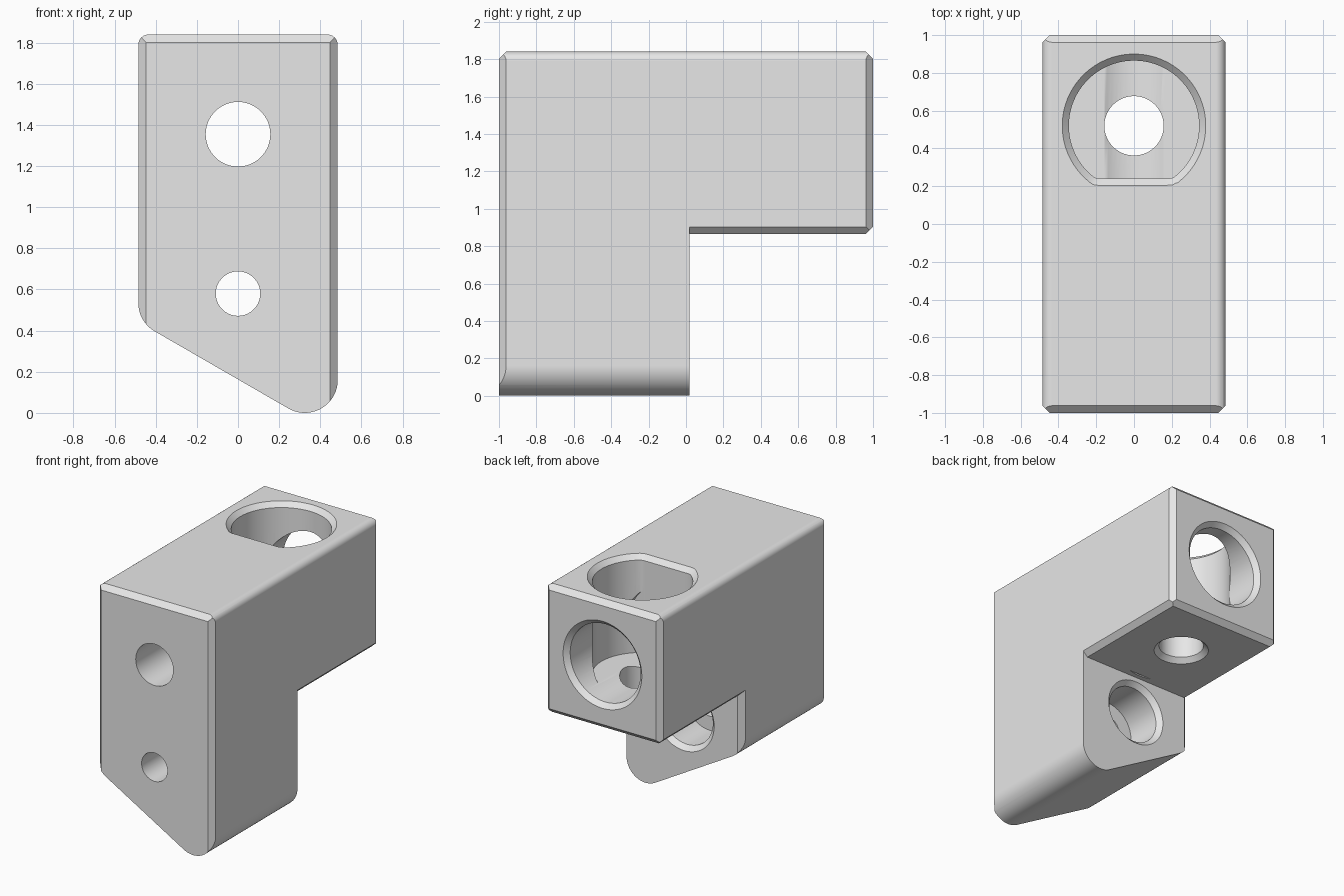
import bpy, bmesh, math
from mathutils import Vector, Matrix

cube = bpy.data.objects.get("Cube")
if cube:
    bpy.data.objects.remove(cube, do_unlink=True)

W, TOP, SHELF = 0.485, 1.84, 0.865    # half width, top height, overhang underside
STEP, C = 0.02, 0.038                 # rear of the lower leg, chamfer size
AXIS_Z, BORE_Y = 1.355, 0.52          # height of the long bore, centre of the top bore

grey = bpy.data.materials.new("light grey")
grey.use_nodes = True
grey.diffuse_color = (0.8, 0.8, 0.8, 1)
grey.node_tree.nodes["Principled BSDF"].inputs["Base Color"].default_value = (0.8, 0.8, 0.8, 1)


def make_object(name, bm):
    bmesh.ops.recalc_face_normals(bm, faces=bm.faces[:])
    mesh = bpy.data.meshes.new(name)
    bm.to_mesh(mesh)
    bm.free()
    mesh.materials.append(grey)
    obj = bpy.data.objects.new(name, mesh)
    bpy.context.collection.objects.link(obj)
    return obj


def arc(cx, cz, r, a0, a1, n=10):
    angles = [math.radians(a0 + (a1 - a0) * i / n) for i in range(n + 1)]
    return [(cx + r * math.cos(a), cz + r * math.sin(a)) for a in angles]


def prism(name, profile, y0, y1, chamfers):
    """Extrude an XZ profile along y, then slice 45 degree chamfers (point, normal)."""
    bm = bmesh.new()
    face = bm.faces.new([bm.verts.new((x, y0, z)) for x, z in profile])
    new = bmesh.ops.extrude_face_region(bm, geom=[face])["geom"]
    bmesh.ops.translate(bm, vec=(0, y1 - y0, 0),
                        verts=[v for v in new if isinstance(v, bmesh.types.BMVert)])
    for corner, normal in chamfers:
        n = Vector(normal).normalized()
        geom = bm.verts[:] + bm.edges[:] + bm.faces[:]
        bmesh.ops.bisect_plane(bm, geom=geom, plane_co=Vector(corner) - n * C / math.sqrt(2),
                               plane_no=n, clear_outer=True)
        bmesh.ops.holes_fill(bm, edges=[e for e in bm.edges if e.is_boundary], sides=0)
    return make_object(name, bm)


def cutter(name, rings, origin, along_y=False, segments=72):
    """Stack rings of (radius, height, flat limit) into a closed turned solid."""
    bm = bmesh.new()
    loops = []
    for r, h, flat in rings:
        loop = []
        for i in range(segments):
            a = 2 * math.pi * (i + 0.5) / segments
            loop.append(bm.verts.new((r * math.cos(a), max(r * math.sin(a), -flat), h)))
        loops.append(loop)
    for low, high in zip(loops, loops[1:]):
        for i in range(segments):
            j = (i + 1) % segments
            bm.faces.new((low[i], low[j], high[j], high[i]))
    bm.faces.new(loops[0][::-1])
    bm.faces.new(loops[-1])
    if along_y:
        bm.transform(Matrix.Rotation(-math.pi / 2, 4, "X"))
    bm.transform(Matrix.Translation(origin))
    obj = make_object(name, bm)
    obj.hide_render = True
    return obj


def bore(r, start, mouth, chamfer=0.035, flat=9):
    """Rings for a blind bore with a chamfered mouth at the high end."""
    out = 0.05
    return [(r, start, flat), (r, mouth - chamfer, flat),
            (r + chamfer + out, mouth + out, flat + chamfer + out)]


def combine(target, tool, operation):
    mod = target.modifiers.new("combine", "BOOLEAN")
    mod.operation, mod.solver, mod.object = operation, "EXACT", tool
    bpy.context.view_layer.objects.active = target
    bpy.ops.object.modifier_apply(modifier=mod.name)
    bpy.data.objects.remove(tool, do_unlink=True)


# Front body with the slanted, rounded lower end
R, E = 0.16, 0.05
top = arc(W - E, TOP - E, E, 0, 90, 6) + arc(E - W, TOP - E, E, 90, 180, 6)
slant = (2 * W - 2 * R) * math.tan(math.radians(30))
lower = arc(R - W, R + slant, R, 180, 240) + arc(W - R, R, R, 240, 360, 18)
front = [((0, -1, TOP), (0, -1, 1)), ((W, -1, 0), (1, -1, 0)), ((-W, -1, 0), (-1, -1, 0)),
         ((-W, STEP, 0), (-1, 1, 0))]
body = prism("bracket_body", top + lower, -1, STEP, front)

# Overhanging rear block
under = [(-W, SHELF + C), (C - W, SHELF), (W - C, SHELF), (W, SHELF + C)]
rear = [((0, 1, TOP), (0, 1, 1)), ((0, 1, SHELF), (0, 1, -1)),
        ((W, 1, 0), (1, 1, 0)), ((-W, 1, 0), (-1, 1, 0))]
combine(body, prism("rear_block", top + under, -0.4, 1, rear), "UNION")

# Flat-sided top bore, long rear bore and lower rear counterbore
combine(body, cutter("top_bore", bore(0.345, 1.105, TOP, flat=0.28), (0, BORE_Y, 0)), "DIFFERENCE")
combine(body, cutter("rear_bore", bore(0.295, 0.24, 1), (0, 0, AXIS_Z), True), "DIFFERENCE")
combine(body, cutter("counterbore", bore(0.215, -0.29, STEP), (0, 0, 0.58), True), "DIFFERENCE")

# Through holes
combine(body, cutter("upper_hole", [(0.157, -1.2, 9), (0.157, 0.5, 9)], (0, 0, AXIS_Z), True), "DIFFERENCE")
combine(body, cutter("lower_hole", [(0.108, -1.2, 9), (0.108, -0.1, 9)], (0, 0, 0.58), True), "DIFFERENCE")
drain = [(0.242, SHELF - 0.05, 9), (0.157, SHELF + 0.035, 9), (0.157, 1.3, 9)]
combine(body, cutter("floor_hole", drain, (0, BORE_Y, 0)), "DIFFERENCE")

# Smooth rounded faces, crisp edges
bpy.ops.object.select_all(action="DESELECT")
body.select_set(True)
bpy.context.view_layer.objects.active = body
bpy.ops.object.shade_smooth_by_angle(angle=math.radians(30))
weighted = body.modifiers.new("even_shading", "WEIGHTED_NORMAL")
weighted.keep_sharp = True
